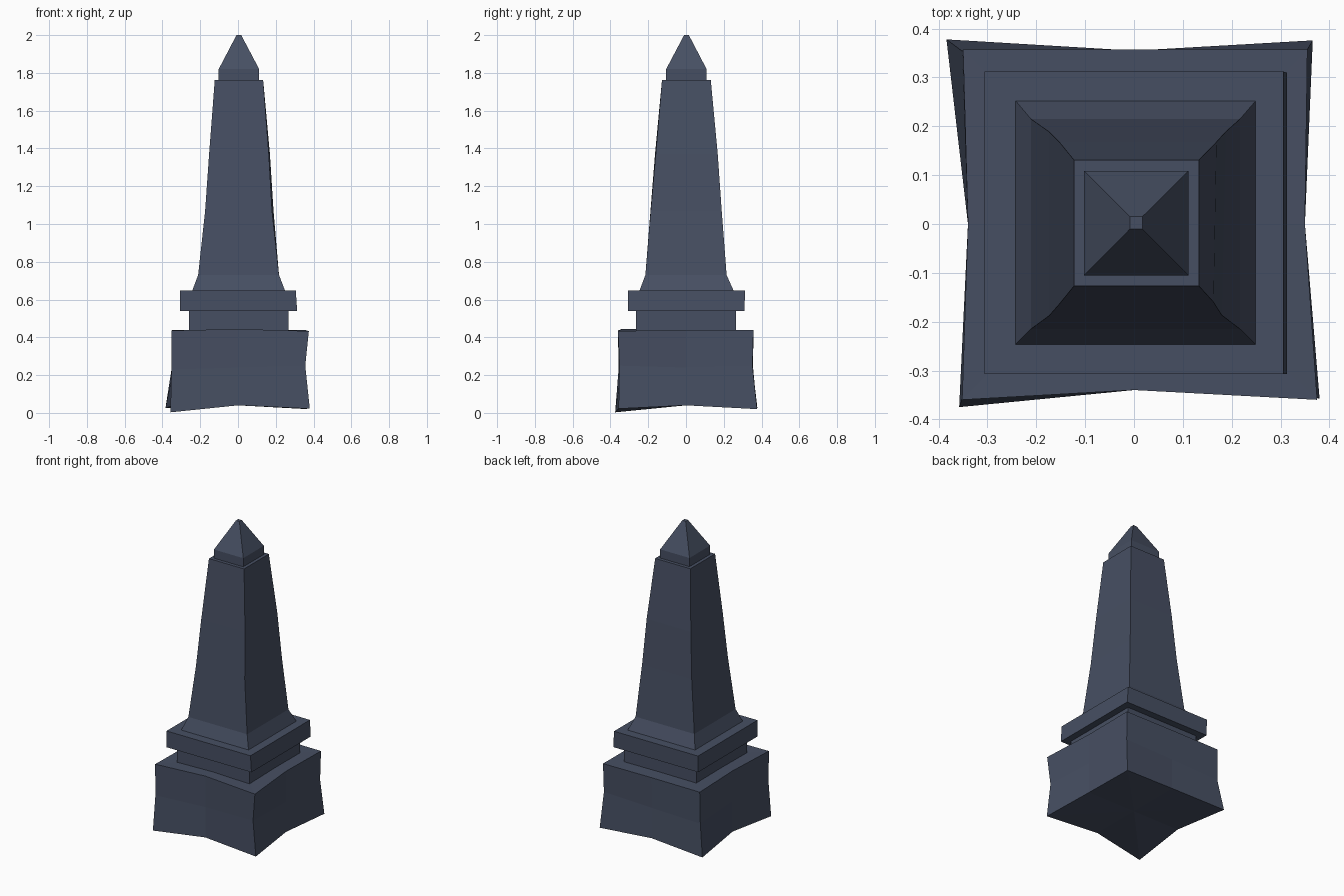
import bpy

stone = bpy.data.materials.new("slate stone")
stone.diffuse_color = (0.062, 0.078, 0.123, 1)


def loft(name, rings, centres=None):
    """Skin equal-length rings of points; centres optionally fan the two ends."""
    n = len(rings[0])
    verts = [p for r in rings for p in r]
    faces = []
    for k in range(len(rings) - 1):
        for i in range(n):
            j = (i + 1) % n
            faces.append((k * n + i, k * n + j, (k + 1) * n + j, (k + 1) * n + i))
    last = (len(rings) - 1) * n
    if centres:
        b = len(verts)
        verts += centres
        for i in range(n):
            j = (i + 1) % n
            faces.append((j, i, b))
            faces.append((last + i, last + j, b + 1))
    else:
        faces.append(tuple(reversed(range(n))))
        faces.append(tuple(range(last, last + n)))
    me = bpy.data.meshes.new(name)
    me.from_pydata(verts, [], faces)
    me.materials.append(stone)
    ob = bpy.data.objects.new(name, me)
    bpy.context.collection.objects.link(ob)
    return ob


def rect(x0, x1, y0, y1, z):
    return [(x0, y0, z), (x1, y0, z), (x1, y1, z), (x0, y1, z)]


# Rough-hewn base block: corners flare out, edge middles pinch in
base_rings = [
    [(-.358, -.375, .003), (0, -.34, .04), (.38, -.357, .022), (.35, 0, .04),
     (.366, .376, .02), (0, .355, .04), (-.384, .378, .025), (-.34, 0, .04)],
    [(-.352, -.357, .23), (0, -.34, .24), (.356, -.352, .25), (.35, 0, .24),
     (.352, .352, .25), (0, .355, .24), (-.352, .354, .23), (-.34, 0, .24)],
    [(-.352, -.36, .436), (0, -.34, .444), (.375, -.36, .433), (.35, 0, .44),
     (.355, .357, .438), (0, .357, .44), (-.35, .357, .438), (-.34, 0, .44)],
]
loft("base_block", base_rings, [(0, 0, .04), (0, 0, .44)])

# Neck and projecting slab
loft("neck", [rect(-.26, .268, -.264, .264, z) for z in (.42, .545)])
loft("slab", [rect(-.306, .313, -.307, .31, .54),
              rect(-.306, .306, -.307, .312, .647)])

# Tapering shaft with flared foot and a chipped front right edge
loft("shaft", [
    rect(-.243, .25, -.247, .253, .645),
    rect(-.211, .217, -.215, .215, .73),
    [(-.174, -.188, 1.07), (.180, -.187, 1.07), (.188, .189, 1.07), (-.174, .189, 1.07)],
    [(-.153, -.164, 1.37), (.163, -.160, 1.37), (.169, .168, 1.37), (-.153, .168, 1.37)],
    rect(-.123, .133, -.127, .131, 1.763)])

# Pointed cap on a short plinth
loft("pointed_cap", [rect(-.102, .112, -.105, .109, 1.755),
                     rect(-.102, .112, -.105, .109, 1.82),
                     rect(-.008, .017, -.01, .015, 2.0)])
